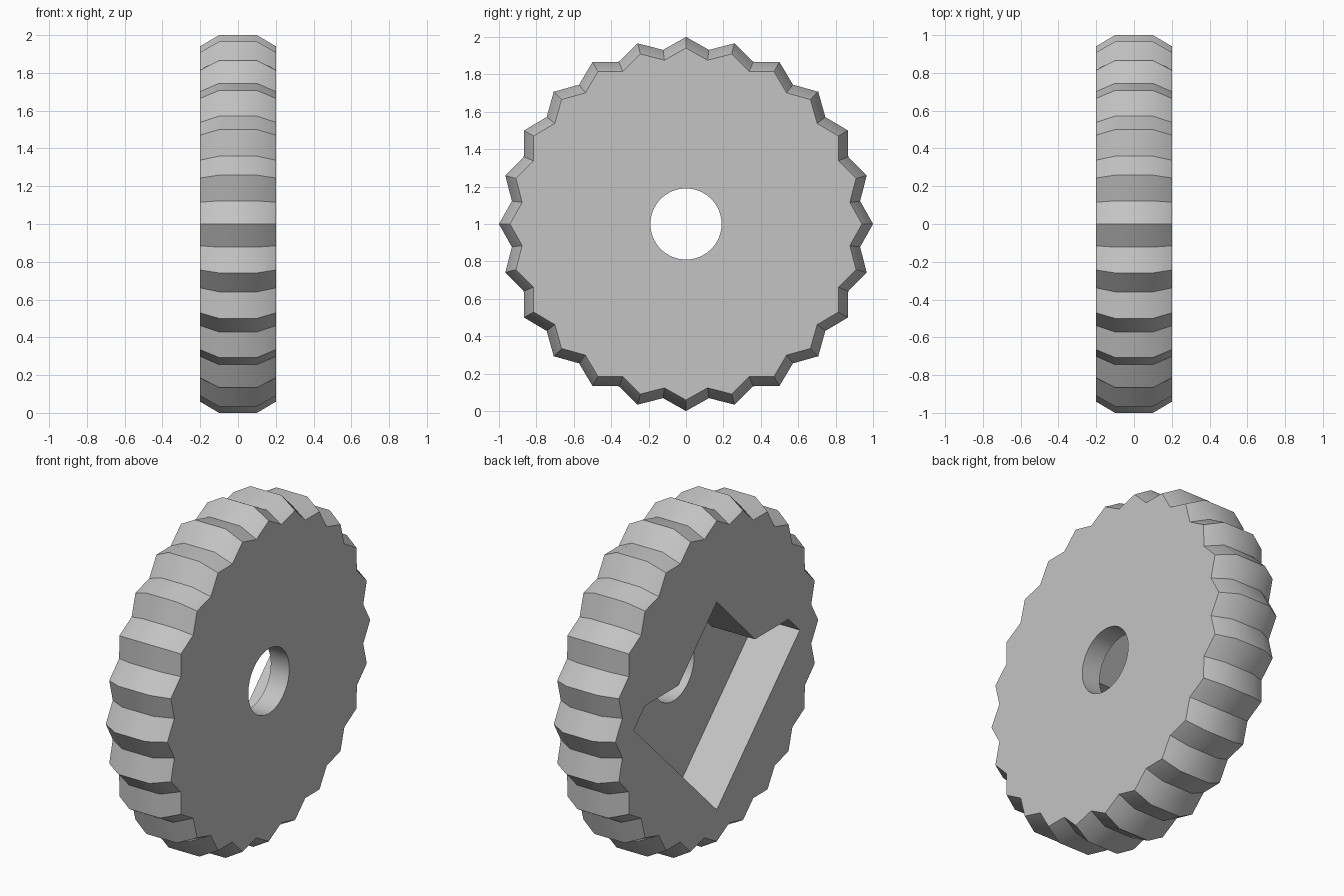
import bpy, bmesh
from math import sin, cos, pi

cube = bpy.data.objects.get("Cube")
if cube:
    bpy.data.objects.remove(cube, do_unlink=True)

TEETH = 24
TIP, VALLEY, SIDE_SCALE = 1.0, 0.939, 0.941
HALF = 0.2          # half thickness
HOLE = 0.19
FLOOR = 0.08        # x of the pocket floor

grey = bpy.data.materials.new("plain grey")
grey.use_nodes = True
grey.diffuse_color = (0.55, 0.55, 0.55, 1)
grey.node_tree.nodes["Principled BSDF"].inputs["Base Color"].default_value = grey.diffuse_color


def loft(name, sections):
    """Closed solid through (x, outline) sections, outline in (y, z)."""
    bm = bmesh.new()
    rings = [[bm.verts.new((x, y, z + 1)) for y, z in outline] for x, outline in sections]
    n = len(rings[0])
    for a, b in zip(rings, rings[1:]):
        for i in range(n):
            j = (i + 1) % n
            bm.faces.new((a[i], a[j], b[j], b[i]))
    bm.faces.new(rings[0])
    bm.faces.new(rings[-1])
    bmesh.ops.recalc_face_normals(bm, faces=bm.faces)
    mesh = bpy.data.meshes.new(name)
    bm.to_mesh(mesh)
    bm.free()
    mesh.materials.append(grey)
    obj = bpy.data.objects.new(name, mesh)
    bpy.context.collection.objects.link(obj)
    return obj


def ring(count, radius):
    return [(radius(i) * sin(2 * pi * i / count), radius(i) * cos(2 * pi * i / count))
            for i in range(count)]


def cut(target, cutter):
    mod = target.modifiers.new(cutter.name, 'BOOLEAN')
    mod.operation = 'DIFFERENCE'
    mod.solver = 'EXACT'
    mod.object = cutter
    bpy.ops.object.select_all(action='DESELECT')
    bpy.context.view_layer.objects.active = target
    target.select_set(True)
    bpy.ops.object.modifier_apply(modifier=mod.name)
    bpy.data.objects.remove(cutter, do_unlink=True)


# Toothed wheel with bevelled rims
def wheel_ring(scale):
    return ring(2 * TEETH, lambda i: scale * (VALLEY if i % 2 else TIP))


wheel = loft("toothed_wheel", [(-HALF, wheel_ring(SIDE_SCALE)), (-HALF / 2, wheel_ring(1)),
                               (HALF / 2, wheel_ring(1)), (HALF, wheel_ring(SIDE_SCALE))])

# Spade-shaped pocket on the right face: wide diamond with a smaller peak on top
half = [(0, 0.465), (0.355, 0.11), (0.665, 0.11), (0.77, 0.005), (0, -0.755)]
pocket = half + [(-y, z) for y, z in half[-2:0:-1]]
cut(wheel, loft("pocket_cutter", [(-HALF - 0.1, pocket), (FLOOR, pocket)]))

# Axle hole
bore = ring(64, lambda i: HOLE)
cut(wheel, loft("hole_cutter", [(-HALF - 0.2, bore), (HALF + 0.2, bore)]))

bpy.ops.object.shade_smooth_by_angle()
